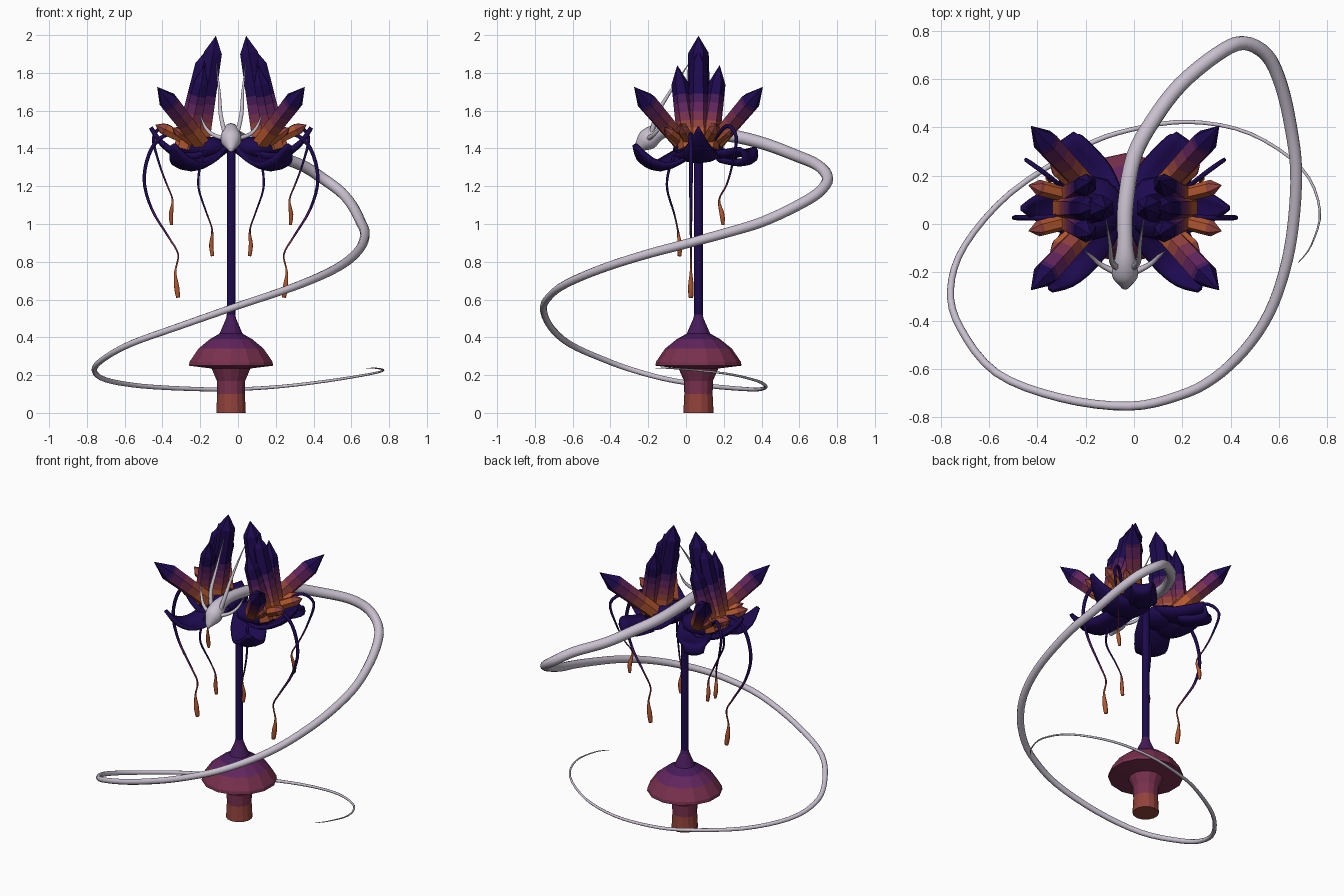
import bpy, math
from mathutils import Vector

if "Cube" in bpy.data.objects:
    bpy.data.objects.remove(bpy.data.objects["Cube"])

AXIS = (-0.037, 0.066, 0)          # the staff axis; flower parts mirror about it
COLS = [("indigo", (.012, .003, .078)), ("violet", (.06, .011, .1)),
        ("plum", (.12, .018, .11)), ("rose", (.19, .03, .075)), ("rust", (.29, .055, .045)),
        ("orange", (.45, .095, .028)), ("pale_lilac", (.58, .53, .62))]
MATS = []
for n, c in COLS:
    m = bpy.data.materials.new(n)
    m.diffuse_color = (*c, 1)
    m.use_nodes = True
    m.node_tree.nodes["Principled BSDF"].inputs["Base Color"].default_value = m.diffuse_color
    MATS.append(m)
INDIGO, VIOLET, PLUM, ROSE, RUST, ORANGE, LILAC = range(7)


def make(name, verts, faces, idx, smooth, loc=AXIS, mirror=True, thick=0):
    me = bpy.data.meshes.new(name)
    me.from_pydata(verts, [], faces)
    for m in MATS:
        me.materials.append(m)
    for p, i in zip(me.polygons, idx):
        p.material_index = i
        p.use_smooth = smooth
    ob = bpy.data.objects.new(name, me)
    ob.location = loc
    bpy.context.collection.objects.link(ob)
    if thick:
        ob.modifiers.new("thickness", 'SOLIDIFY').thickness = thick
    if mirror:
        ob.modifiers.new("mirror", 'MIRROR').use_mirror_merge = False
    return ob


def spline(pts, steps):
    """Catmull-Rom through tuples of any length."""
    if steps < 2:
        return pts
    out = []
    for i in range(len(pts) - 1):
        q = [pts[max(i - 1, 0)], pts[i], pts[i + 1], pts[min(i + 2, len(pts) - 1)]]
        for k in range(steps):
            t = k / steps
            out.append(tuple(.5 * (2 * b + (c - a) * t + (2 * a - 5 * b + 4 * c - d) * t * t
                                   + (3 * b - a - 3 * c + d) * t ** 3)
                             for a, b, c, d in zip(*q)))
    return out + [pts[-1]]


def sweep(name, pts, sides, rule, steps=1, smooth=False, **kw):
    """Tube through (x, y, z, radius) points; rule(z, fraction) picks the colour."""
    pts = spline(pts, steps)
    cs = [Vector(p[:3]) for p in pts]
    n = len(pts)
    nrm = Vector((.01, 1, 0))
    verts, faces, idx = [], [], []
    for i, p in enumerate(pts):
        t = (cs[min(i + 1, n - 1)] - cs[max(i - 1, 0)]).normalized()
        nrm = (nrm - t * nrm.dot(t)).normalized()
        b = t.cross(nrm)
        for k in range(sides):
            a = 2 * math.pi * k / sides
            verts.append(cs[i] + (nrm * math.cos(a) + b * math.sin(a)) * max(p[3], .0008))
    for i in range(n - 1):
        col = rule((cs[i].z + cs[i + 1].z) / 2, (i + .5) / (n - 1))
        for k in range(sides):
            j = (k + 1) % sides
            faces.append((i * sides + k, i * sides + j, (i + 1) * sides + j, (i + 1) * sides + k))
            idx.append(col)
    faces += [tuple(reversed(range(sides))), tuple(range((n - 1) * sides, n * sides))]
    idx += [idx[0], idx[-1]]
    return make(name, verts, faces, idx, smooth, **kw)


def bands(*limits):
    """Colour rule by height: (top z, colour) pairs, indigo above."""
    return lambda z, f: next((c for top, c in limits if z < top), INDIGO)


# staff with bell-shaped foot
prof = [(0, .08), (.1, .075), (.17, .077), (.235, .105), (.25, .228), (.27, .225), (.34, .177),
        (.39, .115), (.42, .062), (.5, .027), (.52, .023), (1.42, .023)]
sweep("staff", [(0, 0, z, r) for z, r in prof], 14,
      bands((.1, RUST), (.17, ROSE), (.34, ROSE), (.4, PLUM), (.51, VIOLET)), mirror=False)

# crystals: base, tip, base radius, shoulder radius, shoulder fraction
LIM = ((1.5, ORANGE), (1.54, RUST), (1.585, ROSE), (1.635, PLUM), (1.68, VIOLET))


def crystal(name, b, t, r0, r1, sh):
    b, t = Vector(b), Vector(t)
    fs = [(z - b.z) / (t.z - b.z) for z, _ in LIM]
    fs = [0] + [f for f in fs if f < sh - .02] + [sh, 1]
    pts = [(*b.lerp(t, f), r0 + (r1 - r0) * f / sh if f < 1 else 0) for f in fs]
    sweep(name, pts, 6, bands(*LIM))


crystal("tall_crystal", (.18, 0, 1.4), (.08, 0, 1.995), .07, .054, .85)
crystal("outer_tall_crystal", (.25, 0, 1.4), (.13, 0, 1.92), .06, .048, .85)
for s, side in ((-1, "front"), (1, "back")):
    crystal(side + "_middle_crystal", (.23, .05 * s, 1.4), (.14, .112 * s, 1.84), .058, .045, .78)
    crystal(side + "_outer_crystal", (.16, .09 * s, 1.43), (.39, .34 * s, 1.725), .048, .055, .74)
    crystal(side + "_small_crystal", (.18, .04 * s, 1.42), (.40, .095 * s, 1.525), .032, .033, .82)
    crystal(side + "_short_crystal", (.17, .06 * s, 1.41), (.31, .18 * s, 1.51), .027, .027, .8)


# petals: rows of (distance, z, half width) along a direction
def petal(name, start, ang, rows):
    rows = spline(rows, 3)
    d = Vector((math.cos(ang), math.sin(ang), 0))
    side = Vector((-d.y, d.x, 0))
    verts = [Vector(start) + d * r + side * w * u + Vector((0, 0, z + .3 * w * u * u))
             for r, z, w in rows for u in (-1, -.5, 0, .5, 1)]
    faces = [(i * 5 + k, i * 5 + k + 5, i * 5 + k + 6, i * 5 + k + 1)
             for i in range(len(rows) - 1) for k in range(4)]
    make(name, verts, faces, [INDIGO] * len(faces), True, thick=.022)


petal("side_petal", (.1, 0, 0), 0,
      [(-.05, 1.41, .08), (.08, 1.345, .12), (.17, 1.36, .09), (.26, 1.43, .045), (.315, 1.515, .004)])
petal("front_petal", (.09, -.03, 0), math.radians(-55),
      [(0, 1.40, .08), (.1, 1.34, .1), (.21, 1.30, .09), (.3, 1.335, .06), (.365, 1.425, .006)])
petal("back_petal", (.09, .03, 0), math.radians(55),
      [(0, 1.40, .08), (.1, 1.36, .1), (.2, 1.37, .09), (.29, 1.385, .07), (.3, 1.32, .06),
       (.22, 1.305, .06), (.12, 1.32, .06)])
# rounded flower heart
sweep("flower_heart", [(.14, 0, z, r) for z, r in
                       ((1.34, .03), (1.355, .09), (1.39, .135), (1.43, .13), (1.46, .05))],
      12, lambda z, f: INDIGO, smooth=True)


# hanging tendrils with teardrop ends
def hang(z, f):
    return INDIGO if f < .45 else VIOLET if f < .56 else ROSE if f < .7 else ORANGE


T = [("long", [(.22, -.03, 1.43, .01), (.33, -.04, 1.475, .012), (.42, -.04, 1.40, .011),
               (.46, -.04, 1.24, .010), (.42, -.04, 1.08, .008), (.33, -.04, .93, .006),
               (.28, -.04, .84, .005), (.295, -.04, .75, .006), (.288, -.04, .67, .015),
               (.28, -.04, .61, .012)]),
     ("back", [(.25, .08, 1.44, .01), (.34, .15, 1.52, .011), (.41, .2, 1.46, .009),
               (.38, .18, 1.32, .006), (.34, .15, 1.21, .005), (.31, .11, 1.13, .005),
               (.318, .125, 1.05, .013), (.315, .13, .995, .008)]),
     ("front", [(.15, -.13, 1.36, .008), (.17, -.16, 1.27, .007), (.17, -.165, 1.18, .006),
                (.13, -.13, 1.06, .005), (.1, -.11, .97, .005), (.105, -.1, .89, .012),
                (.098, -.1, .83, .01)])]
for n, pts in T:
    sweep(n + "_tendril", pts, 6, hang, 4, True)

# serpent spiralling round the staff (x, y, z), thinning toward the tail
path = [(-.035, .08, 1.49), (0, .28, 1.46), (.08, .43, 1.42), (.19, .575, 1.365), (.34, .70, 1.31),
        (.45, .75, 1.24), (.55, .70, 1.165), (.61, .575, 1.09), (.65, .4, 1.01), (.672, .22, .955),
        (.66, 0, .895), (.625, -.19, .845), (.56, -.37, .79), (.46, -.52, .735), (.33, -.64, .68),
        (.19, -.71, .63), (-.02, -.755, .56), (-.306, -.72, .46), (-.57, -.617, .365),
        (-.72, -.43, .28), (-.76, -.27, .223), (-.7, -.087, .175), (-.51, .13, .142),
        (-.22, .315, .126), (-.017, .39, .125), (.23, .423, .14), (.48, .375, .17),
        (.695, .23, .205), (.77, .058, .225), (.735, -.087, .236), (.68, -.16, .236)]
m = len(path) - 1
body = [(*p, .033 * (1 - i / m) ** .85 + .0015) for i, p in enumerate(path)]
head = [(-.037, -.266, 1.385, .008), (-.037, -.247, 1.408, .028), (-.037, -.205, 1.445, .056),
        (-.037, -.15, 1.485, .046), (-.037, -.07, 1.50, .034)]


def pale(z, f):
    return LILAC


sweep("serpent", head + body, 10, pale, 4, True, loc=(0, 0, 0), mirror=False)
# serpent horns
sweep("long_horn", [(.03, -.25, 1.47, .014), (.055, -.22, 1.58, .012), (.062, -.15, 1.7, .008),
                    (.078, -.05, 1.85, .002)], 6, pale, 4, True)
sweep("low_horn", [(.03, -.27, 1.45, .014), (.1, -.235, 1.475, .011), (.14, -.2, 1.52, .008),
                   (.165, -.18, 1.585, .002)], 6, pale, 4, True)
